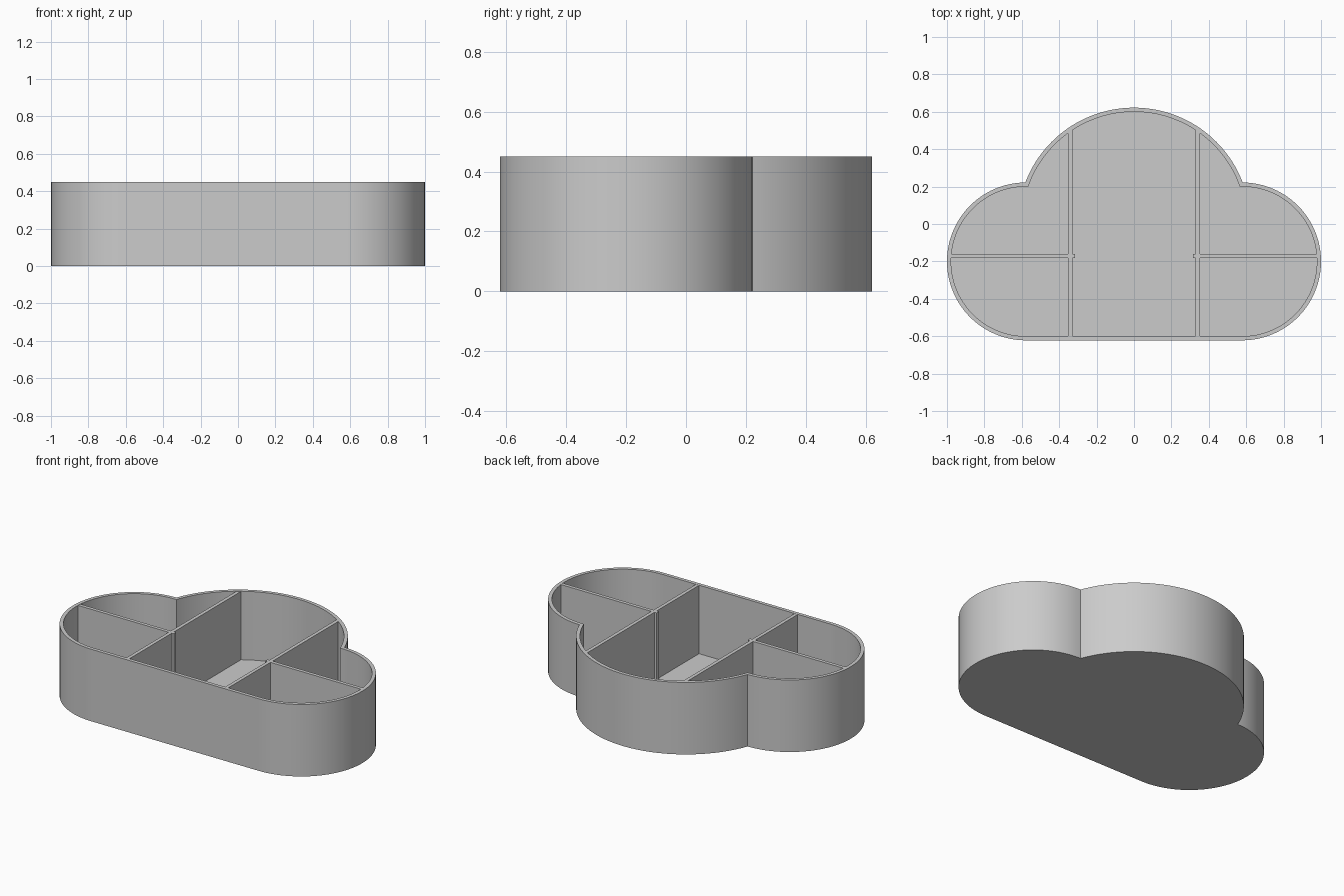
import bpy, bmesh
from math import sin, cos, atan2, pi
from mathutils import Vector
from mathutils.geometry import intersect_sphere_sphere_2d

cube = bpy.data.objects.get("Cube")
if cube:
    bpy.data.objects.remove(cube, do_unlink=True)

HEIGHT, WALL, FLOOR = 0.45, 0.022, 0.022
SIDE_CENTRE, SIDE_R = Vector((0.578, -0.2)), 0.422
MID_CENTRE, MID_R = Vector((0, 0)), 0.622

grey = bpy.data.materials.new("plain grey")
grey.use_nodes = True
colour = (0.6, 0.6, 0.6, 1)
grey.diffuse_color = colour
grey.node_tree.nodes["Principled BSDF"].inputs["Base Color"].default_value = colour


def add_object(name, bm):
    bmesh.ops.recalc_face_normals(bm, faces=bm.faces)
    mesh = bpy.data.meshes.new(name)
    bm.to_mesh(mesh)
    bm.free()
    mesh.materials.append(grey)
    obj = bpy.data.objects.new(name, mesh)
    bpy.context.collection.objects.link(obj)
    return obj


def arc(centre, r, start, end, steps):
    angles = [start + (end - start) * i / steps for i in range(steps + 1)]
    return [centre + Vector((cos(a), sin(a))) * r for a in angles]


def cloud_outline(inset):
    """Three merged lobes with a flat front, shrunk by inset."""
    rs, rm = SIDE_R - inset, MID_R - inset
    notch = max(intersect_sphere_sphere_2d(SIDE_CENTRE, rs, MID_CENTRE, rm),
                key=lambda p: p.y)
    to_notch = notch - SIDE_CENTRE
    side = arc(SIDE_CENTRE, rs, -pi / 2, atan2(to_notch.y, to_notch.x), 48)
    a = atan2(notch.y, notch.x)
    middle = arc(MID_CENTRE, rm, a, pi - a, 64)
    mirrored = [Vector((-p.x, p.y)) for p in reversed(side)]
    return side + middle[1:-1] + mirrored


# Tray shell: outer wall, rim, inner wall, floor and underside
bm = bmesh.new()
loops = [[bm.verts.new((p.x, p.y, z)) for p in cloud_outline(inset)]
         for inset, z in ((0, 0), (0, HEIGHT), (WALL, HEIGHT), (WALL, FLOOR))]
for low, high in zip(loops, loops[1:]):
    for i in range(len(low)):
        bm.faces.new((low[i - 1], low[i], high[i], high[i - 1]))
bm.faces.new(loops[0])
bm.faces.new(loops[-1])
tray = add_object("cloud_tray", bm)
bpy.context.view_layer.objects.active = tray
tray.select_set(True)
bpy.ops.object.shade_smooth_by_angle(angle=pi / 6)


def divider(name, x0, x1, y0, y1):
    bm = bmesh.new()
    bmesh.ops.create_cube(bm, size=1)
    z0, z1 = FLOOR / 2, HEIGHT - 0.001
    bmesh.ops.scale(bm, vec=(abs(x1 - x0), y1 - y0, z1 - z0), verts=bm.verts)
    bmesh.ops.translate(bm, vec=((x0 + x1) / 2, (y0 + y1) / 2, (z0 + z1) / 2),
                        verts=bm.verts)
    add_object(name, bm)


# Compartment walls, mirrored left and right
for side, s in (("left", 1), ("right", -1)):
    divider(side + "_long_divider", 0.33 * s, 0.352 * s, -0.61, 0.505)
    divider(side + "_cross_divider", 0.315 * s, 0.985 * s, -0.182, -0.16)
